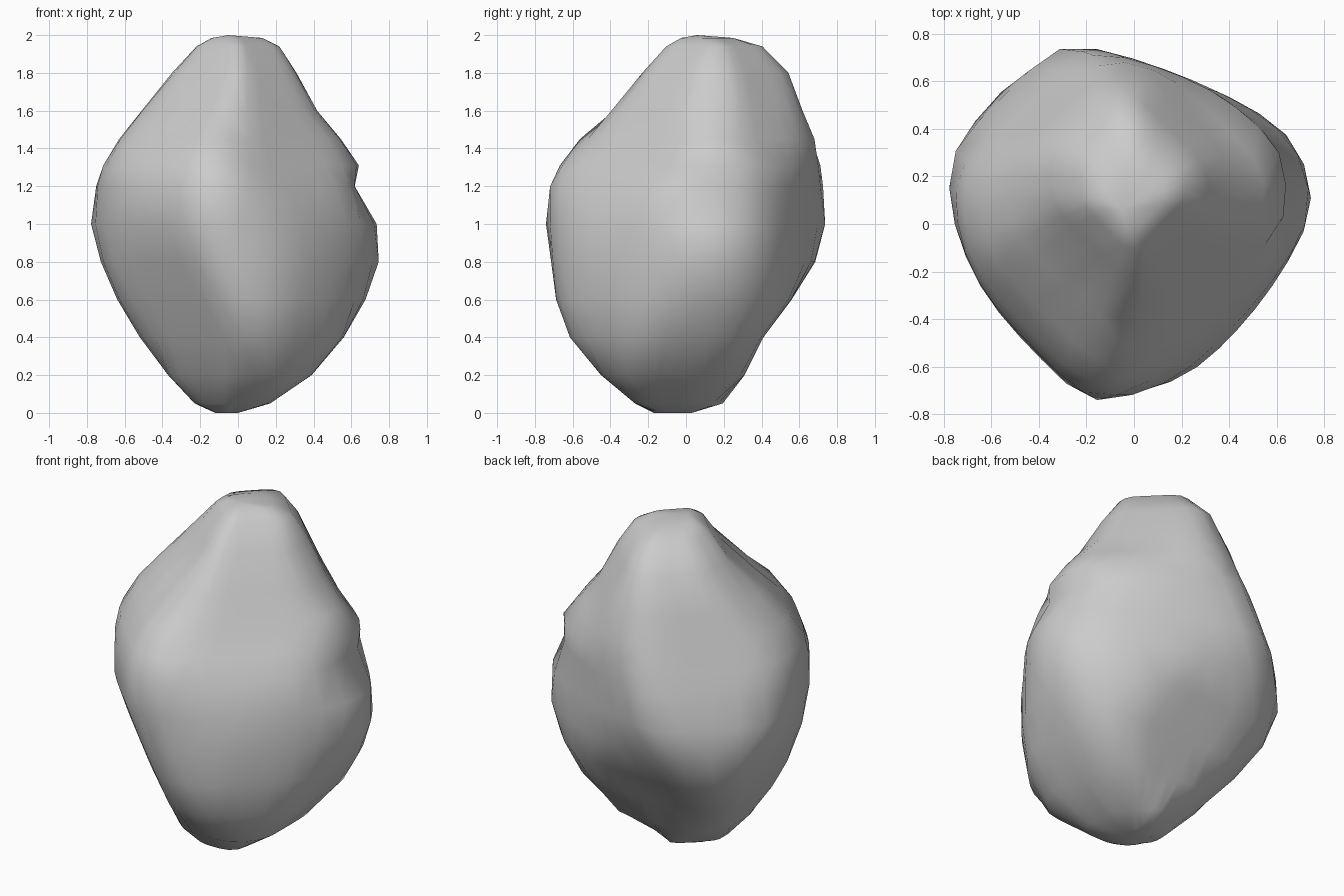
import bpy, bmesh, math
from mathutils import Vector

if "Cube" in bpy.data.objects:
    bpy.data.objects.remove(bpy.data.objects["Cube"])

# Boulder levels: z, then reach towards E, NE, N(back), NW, W, SW, S(front), SE
LEVELS = [
    (0.00, .00, .02, .03, .08, .12, .17, .18, .08),
    (0.05, .17, .13, .20, .18, .23, .24, .27, .27),
    (0.20, .39, .39, .31, .37, .37, .36, .45, .49),
    (0.40, .56, .57, .41, .58, .52, .45, .62, .59),
    (0.60, .68, .68, .56, .74, .64, .535, .71, .625),
    (0.80, .79, .76, .69, .79, .73, .61, .755, .63),
    (1.00, .775, .74, .785, .77, .79, .68, .785, .605),
    (1.20, .62, .68, .77, .70, .76, .67, .755, .53),
    (1.31, .645, .67, .75, .66, .72, .63, .69, .455),
    (1.45, .55, .56, .70, .60, .63, .53, .59, .37),
    (1.60, .42, .48, .62, .55, .51, .39, .40, .29),
    (1.80, .31, .39, .55, .46, .35, .19, .25, .18),
    (1.94, .22, .30, .41, .33, .22, .10, .12, .08),
    (1.985, .13, .20, .25, .20, .14, .04, .03, .02),
]
# Upright flats on the waist, seen in the top outline: normal x, y, reach
FLATS = [(.32, -.947, .69), (.297, .955, .675), (.477, .879, .68),
         (-.917, -.40, .715), (.875, -.484, .65), (.95, .307, .775)]
SEGS = 32
SHARP = 18  # how crisp the corners between the facets are


def ring(level):
    """Rounded polygon that touches the reaches of a level."""
    z, reach = level[0], level[1:]
    cx, cy = (reach[0] - reach[4]) / 2, (reach[2] - reach[6]) / 2
    planes = [(math.cos(k * math.pi / 4), math.sin(k * math.pi / 4), s)
              for k, s in enumerate(reach)] + FLATS
    pts = []
    for i in range(SEGS):
        a = 2 * math.pi * i / SEGS
        total = 0
        for nx, ny, s in planes:
            local = max(0.03, s - cx * nx - cy * ny)
            total += (max(0, math.cos(a) * nx + math.sin(a) * ny) / local) ** SHARP
        r = total ** (-1 / SHARP)
        pts.append(Vector((cx + r * math.cos(a), cy + r * math.sin(a), z)))
    return pts


# Boulder body: stacked rings with a flat base and a low peak
bm = bmesh.new()
rings = [[bm.verts.new(p) for p in ring(l)] for l in LEVELS]
for low, high in zip(rings, rings[1:]):
    for i in range(SEGS):
        j = (i + 1) % SEGS
        bm.faces.new((low[i], low[j], high[j], high[i]))
bm.faces.new(list(reversed(rings[0])))
peak = bm.verts.new((-0.05, 0.06, 2.0))
for i in range(SEGS):
    bm.faces.new((rings[-1][i], rings[-1][(i + 1) % SEGS], peak))

# Chips: small dents pushed in towards the core
for c in [(-.10, -.55, 1.45), (-.28, -.36, 1.55)]:
    v = min(bm.verts, key=lambda q: (q.co - Vector(c)).length)
    v.co += (Vector((0, 0, v.co.z)) - v.co).normalized() * 0.03

bmesh.ops.triangulate(bm, faces=bm.faces[:])
bmesh.ops.recalc_face_normals(bm, faces=bm.faces[:])
mesh = bpy.data.meshes.new("boulder")
bm.to_mesh(mesh)
bm.free()

# Stone colour and smooth shading
stone = bpy.data.materials.new("grey stone")
stone.diffuse_color = (0.6, 0.6, 0.6, 1)
stone.use_nodes = True
stone.node_tree.nodes["Principled BSDF"].inputs["Base Color"].default_value = stone.diffuse_color
mesh.materials.append(stone)
boulder = bpy.data.objects.new("boulder", mesh)
bpy.context.collection.objects.link(boulder)
bpy.context.view_layer.objects.active = boulder
boulder.select_set(True)
bpy.ops.object.shade_smooth_by_angle(angle=math.radians(50))
